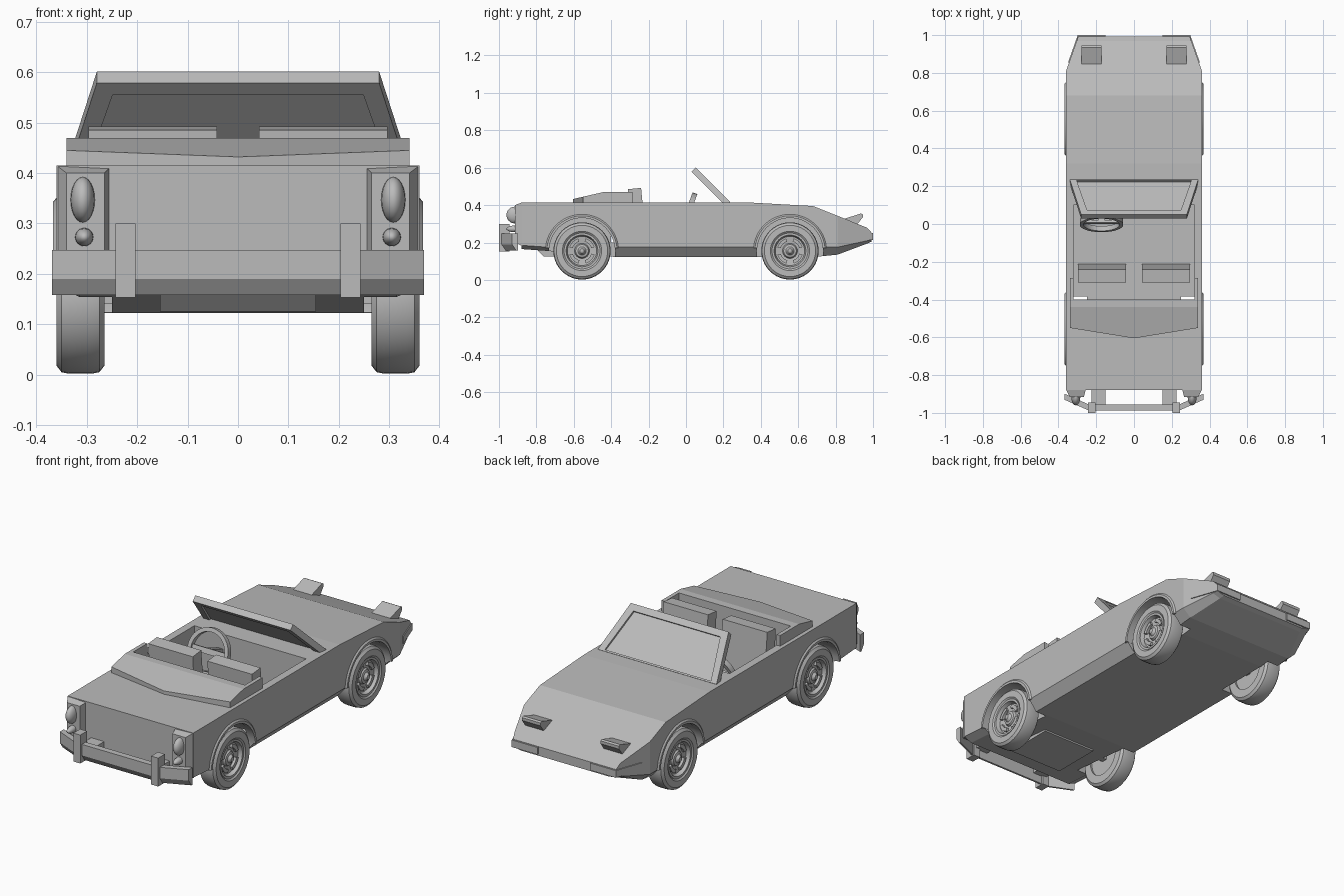
import bpy, bmesh
from math import sin, cos, pi, radians
from mathutils import Matrix

cube = bpy.data.objects.get("Cube")
if cube:
    bpy.data.objects.remove(cube, do_unlink=True)

grey = bpy.data.materials.new("plain grey")
grey.use_nodes = True
GREY = (0.5, 0.5, 0.5, 1)
grey.diffuse_color = GREY
grey.node_tree.nodes["Principled BSDF"].inputs["Base Color"].default_value = GREY

SIDES = (("left", 1), ("right", -1))


def make(name, verts, faces, smooth=False):
    mesh = bpy.data.meshes.new(name)
    mesh.from_pydata(verts, [], faces)
    bm = bmesh.new()
    bm.from_mesh(mesh)
    bmesh.ops.recalc_face_normals(bm, faces=bm.faces)
    bm.to_mesh(mesh)
    bm.free()
    mesh.materials.append(grey)
    ob = bpy.data.objects.new(name, mesh)
    bpy.context.collection.objects.link(ob)
    if smooth:
        bpy.ops.object.select_all(action="DESELECT")
        ob.select_set(True)
        bpy.context.view_layer.objects.active = ob
        bpy.ops.object.shade_smooth_by_angle(angle=radians(35))
    return ob


def loft(name, rings, caps=True, closed=False, smooth=False):
    """Skin a list of equal closed rings."""
    n, m = len(rings[0]), len(rings)
    verts = [p for ring in rings for p in ring]
    faces = [(i * n + j, i * n + (j + 1) % n, (i + 1) % m * n + (j + 1) % n, (i + 1) % m * n + j)
             for i in range(m if closed else m - 1) for j in range(n)]
    if caps and not closed:
        faces += [tuple(range(n)), tuple(range((m - 1) * n, m * n))]
    return make(name, verts, faces, smooth)


def prism_x(name, profile, a, b):
    return loft(name, [[(x, y, z) for y, z in profile] for x in (a, b)])


def prism_z(name, outline, a, b):
    return loft(name, [[(x, y, z) for x, y in outline] for z in (a, b)])


def box(name, x, y, z):
    return prism_z(name, [(x[0], y[0]), (x[1], y[0]), (x[1], y[1]), (x[0], y[1])], *z)


def turned(name, profile, side, cy, cz, start=0, sweep=2 * pi, n=40):
    """Turn a closed (x, radius) profile about an axle."""
    full = sweep > 6
    angles = [start + sweep * i / n for i in range(n if full else n + 1)]
    rings = [[(side * x, cy + r * cos(a), cz + r * sin(a)) for x, r in profile] for a in angles]
    return loft(name, rings, closed=full, smooth=True)


def ball(name, centre, size):
    mesh = bpy.data.meshes.new(name)
    bm = bmesh.new()
    bmesh.ops.create_uvsphere(bm, u_segments=20, v_segments=12, radius=1,
                              matrix=Matrix.Translation(centre) @ Matrix.Diagonal((*size, 1)))
    for f in bm.faces:
        f.smooth = True
    bm.to_mesh(mesh)
    bm.free()
    mesh.materials.append(grey)
    ob = bpy.data.objects.new(name, mesh)
    bpy.context.collection.objects.link(ob)


def cut(ob, cutter):
    mod = ob.modifiers.new("cut", "BOOLEAN")
    mod.operation, mod.solver, mod.object = "DIFFERENCE", "EXACT", cutter
    bpy.context.view_layer.objects.active = ob
    bpy.ops.object.modifier_apply(modifier=mod.name)
    bpy.data.objects.remove(cutter, do_unlink=True)


# Body shell: stations of y, half width, top, sill edge, underside
stations = [(-.88, .36, .415, .185, .165), (-.74, .36, .415, .175, .155), (-.37, .36, .415, .175, .122),
            (.32, .36, .415, .175, .122), (.68, .36, .395, .175, .122), (.81, .36, .343, .175, .135),
            (.97, .303, .278, .21, .195), (.993, .295, .252, .215, .205)]
body = loft("body", [[(w, y, t), (w, y, s), (w - .045, y, b), (-w + .045, y, b), (-w, y, s), (-w, y, t)]
                     for y, w, t, s, b in stations])
cut(body, box("cockpit_cutter", (-.32, .32), (-.4, .1), (.2, .6)))

# Wheels, wells and arch lips
AXLE = .155
tyre = [(.265, .095), (.265, .137), (.275, .15), (.29, .153), (.335, .153), (.35, .15),
        (.36, .137), (.36, .105), (.352, .095)]
rim = [(.275, .0), (.275, .096), (.355, .096), (.355, .085), (.335, .078), (.33, .04),
       (.342, .034), (.345, .022), (.358, .012), (.36, .0)]
for end, cy in (("rear", -.556), ("front", .556)):
    for label, s in SIDES:
        cut(body, turned("well_cutter", [(.25, 0), (.25, .178), (.4, .178), (.4, 0)], s, cy, AXLE))
        turned(f"{end}_{label}_arch_lip", [(.335, .176), (.335, .196), (.36, .196), (.367, .188), (.367, .176)],
               s, cy, AXLE, radians(5), radians(170), 24)
        turned(f"{end}_{label}_tyre", tyre, s, cy, AXLE)
        turned(f"{end}_{label}_rim", rim, s, cy, AXLE)
        for k in range(4):
            turned(f"{end}_{label}_rim_pad_{k}", [(.33, .052), (.33, .07), (.345, .07), (.345, .052)],
                   s, cy, AXLE, k * pi / 2 + .3, 1, 6)
    box(f"{end}_axle", (-.28, .28), (cy - .015, cy + .015), (AXLE - .015, AXLE + .015))

# Folded roof cover behind the seats
rows = [(.34, -.4, .47, .41), (.34, -.44, .47, .41)]
half = [(.34, -.55, .445), (0, -.605, .432), (-.34, -.55, .445)]
top = [(.34, -.4, .47), (.34, -.44, .47)] + half + [(-.34, -.44, .47), (-.34, -.4, .47)]
low = [(x, y, .41) for x, y, z in top]
n = len(top)
make("roof_cover", top + low,
     [(0, 1, 5, 6), (1, 2, 3), (1, 3, 5), (3, 4, 5), tuple(range(n, 2 * n))]
     + [(i, (i + 1) % n, n + (i + 1) % n, n + i) for i in range(n)])
for label, s in SIDES:
    box(f"{label}_cover_arm", sorted((s * .32, s * .34)), (-.4, -.285), (.41, .47))

# Seat backs
back = [(-.31, .485), (-.24, .492), (-.213, .2), (-.29, .2)]
for label, s in SIDES:
    prism_x(f"{label}_seat_back", back, s * .042, s * .297)

# Windscreen: a leaning frame with sunken glass
def screen_point(x, t, d):
    """t runs up the screen, d is depth through it."""
    return (x, .225 - .185 * t + d * .7, .405 + .185 * t + d * .7)


def screen_ring(inset, d):
    lo, hi = inset * .25, 1 - inset
    wl, wh = .34 - inset * .28, .28 - inset * .24
    return [screen_point(x, t, d) for x, t in ((wl, lo), (wh, hi), (-wh, hi), (-wl, lo))]


T = .016
loft("windscreen_frame", [screen_ring(0, -T), screen_ring(0, T), screen_ring(.13, T), screen_ring(.13, -T)],
     closed=True)
loft("windscreen_glass", [screen_ring(.11, -.006), screen_ring(.11, .006)])

# Steering wheel and column
ring_section = [(-.015, .095), (-.015, .115), (.012, .115), (.012, .095)]
lean = Matrix.Translation((-.172, .01, .355)) @ Matrix.Rotation(radians(-20), 4, "X")
wheel = turned("steering_wheel", ring_section, 1, 0, 0, n=32)
wheel.data.transform(lean @ Matrix.Rotation(pi / 2, 4, "Z"))
spoke = box("steering_spoke", (-.1, .1), (-.006, .006), (-.014, .014))
column = box("steering_column", (-.015, .015), (0, .12), (-.015, .015))
for part in (spoke, column):
    part.data.transform(lean)

# Tail lamp housings and lamps
for label, s in SIDES:
    base = [(.255, .18), (.36, .18), (.36, .415), (.255, .41)]
    face = [(.265, .2), (.34, .2), (.34, .4), (.265, .4)]
    loft(f"{label}_tail_housing", [[(s * x, y, z) for x, z in r] for r, y in ((base, -.875), (face, -.915))])
    ball(f"{label}_tail_lamp", (s * .308, -.915, .347), (.024, .045, .045))
    ball(f"{label}_small_lamp", (s * .305, -.915, .273), (.018, .045, .018))

# Rear bumper with overriders and brackets
section = [(0, .247), (0, .19), (.022, .158), (.032, .158), (.032, .247)]
path = [(.369, -.93), (.24, -.987), (-.24, -.987), (-.369, -.93)]
loft("rear_bumper", [[(x, y + d, z) for d, z in section] for x, y in path])
for label, s in SIDES:
    box(f"{label}_overrider", sorted((s * .203, s * .243)), (-1, -.945), (.153, .3))
    box(f"{label}_bumper_bracket", sorted((s * .15, s * .225)), (-.96, -.87), (.2, .235))
prism_x("rear_valance", [(-.8, .165), (-.76, .125), (-.5, .125), (-.5, .165)], -.155, .155)

# Raised headlamps and wrapped corner lamps
pod = [(.84, .325), (.935, .355), (.945, .35), (.945, .335), (.91, .29), (.86, .29)]
corner = [(.15, .9), (.15, 1), (.298, 1), (.349, .855), (.3, .855)]
for label, s in SIDES:
    prism_x(f"{label}_headlamp_pod", pod, s * .172, s * .278)
    prism_z(f"{label}_corner_lamp", [(s * x, y) for x, y in corner], .213, .25)
